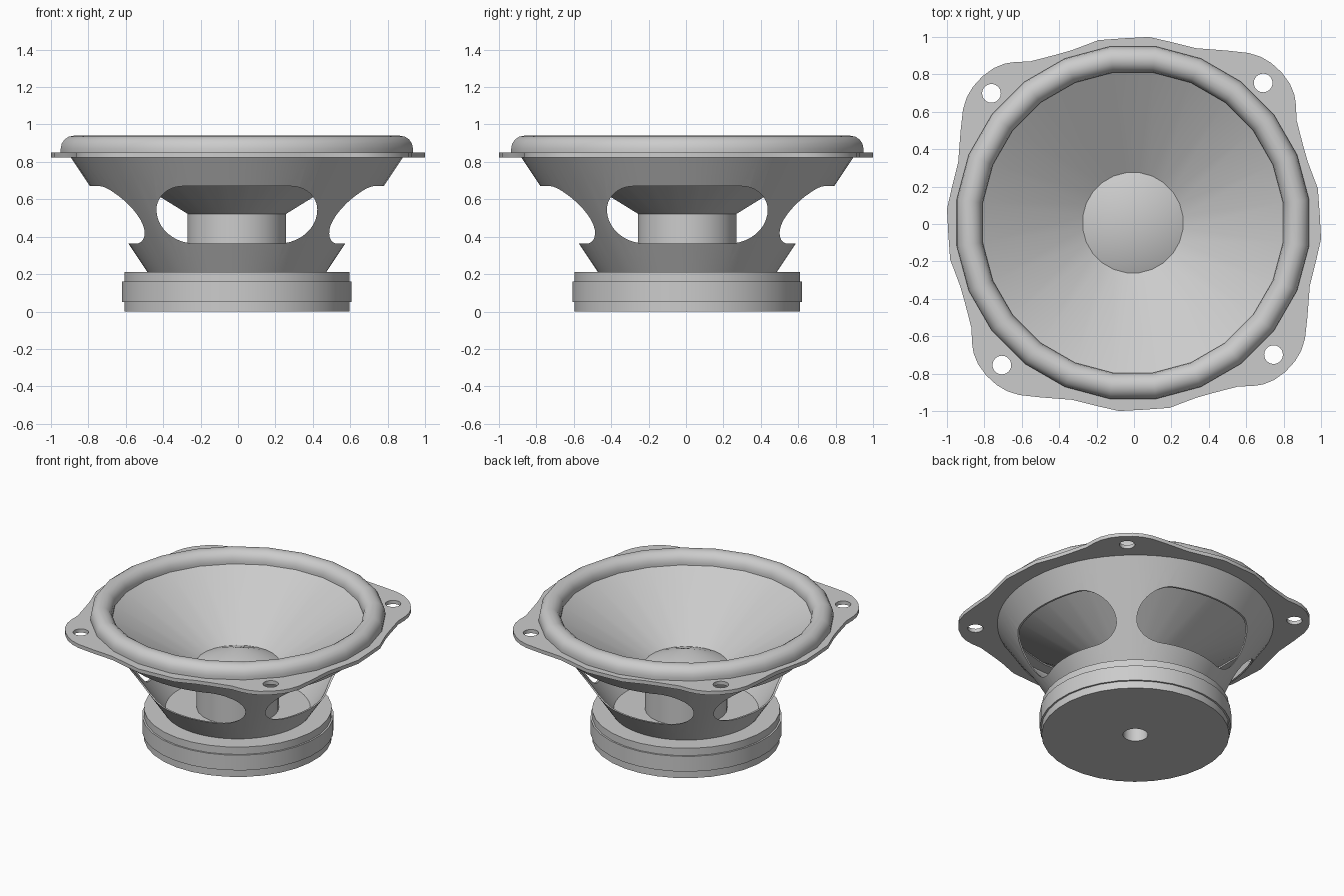
import bpy, bmesh
from math import sin, cos, pi, tau, radians
from mathutils import Matrix, Vector

cube = bpy.data.objects.get("Cube")
if cube:
    bpy.data.objects.remove(cube, do_unlink=True)

AXIS = Vector((-0.006, 0.007, 0))   # shared axis of the turned parts

grey = bpy.data.materials.new("speaker grey")
grey.use_nodes = True
COLOUR = (0.6, 0.6, 0.6, 1)
grey.diffuse_color = COLOUR
grey.node_tree.nodes["Principled BSDF"].inputs["Base Color"].default_value = COLOUR


def activate(ob):
    bpy.ops.object.select_all(action='DESELECT')
    ob.select_set(True)
    bpy.context.view_layer.objects.active = ob


def smooth(ob, angle=30):
    activate(ob)
    bpy.ops.object.shade_smooth_by_angle(angle=radians(angle))


def add_mesh(name, bm):
    bmesh.ops.remove_doubles(bm, verts=bm.verts, dist=0.0001)
    bmesh.ops.recalc_face_normals(bm, faces=bm.faces)
    me = bpy.data.meshes.new(name)
    bm.to_mesh(me)
    bm.free()
    ob = bpy.data.objects.new(name, me)
    bpy.context.collection.objects.link(ob)
    me.materials.append(grey)
    return ob


def lathe(name, profile, sides, closed=False):
    """Turn an (r, z) profile around the shared axis."""
    bm = bmesh.new()
    rings = []
    for i in range(sides):
        a = tau * (i + 0.5) / sides
        rings.append([bm.verts.new(AXIS + Vector((r * cos(a), r * sin(a), z)))
                      for r, z in profile])
    n = len(profile)
    for i in range(sides):
        a, b = rings[i], rings[(i + 1) % sides]
        for j in range(n if closed else n - 1):
            k = (j + 1) % n
            bm.faces.new((a[j], b[j], b[k], a[k]))
    bmesh.ops.dissolve_degenerate(bm, dist=0.0001, edges=bm.edges)
    ob = add_mesh(name, bm)
    smooth(ob)
    return ob


def arc(cx, cz, rx, rz, start, end, steps):
    out = []
    for i in range(steps + 1):
        a = radians(start + (end - start) * i / steps)
        out.append((cx + rx * cos(a), cz + rz * sin(a)))
    return out


# Magnet assembly: two plates around a slightly wider ring, vented at the back
lathe("back_plate", [(0.08, 0.19), (0.08, 0), (0.605, 0), (0.605, 0.052)], 32)
lathe("magnet_ring", [(0.08, 0.052), (0.617, 0.052), (0.617, 0.16), (0.08, 0.16)], 32)
lathe("front_plate", [(0, 0.19), (0.08, 0.19), (0.08, 0.16), (0.605, 0.16),
                      (0.605, 0.212), (0, 0.212)], 32)

# Voice coil tube
lathe("voice_coil", [(0.265, 0.21), (0.265, 0.525)], 24)

# Cone, dust cap and rolled surround
lathe("cone", [(0.265, 0.522), (0.81, 0.855)], 24)
lathe("dust_cap", [(0.27, 0.528), (0, 0.64)], 24)
lathe("surround", [(0.95, 0.845)] + arc(0.88, 0.87, 0.07, 0.07, 0, 180, 8)
      + [(0.81, 0.845)], 24, closed=True)

# Basket: thin conical shell with four rounded windows
basket = lathe("basket", [(0.478, 0.21), (0.893, 0.83), (0.88, 0.83), (0.465, 0.21)],
               64, closed=True)

half = arc(0.22, 0.545, 0.21, 0.182, -90, 0, 10) + arc(0.29, 0.545, 0.14, 0.125, 0, 90, 10)[1:]
outline = half + [(-x, z) for x, z in reversed(half)]
for name, turn in (("window_cutter_y", 0), ("window_cutter_x", pi / 2)):
    bm = bmesh.new()
    face = bm.faces.new([bm.verts.new((x, -1.2, z)) for x, z in outline])
    ext = bmesh.ops.extrude_face_region(bm, geom=[face])
    moved = [v for v in ext["geom"] if isinstance(v, bmesh.types.BMVert)]
    bmesh.ops.translate(bm, verts=moved, vec=(0, 2.4, 0))
    bmesh.ops.rotate(bm, verts=bm.verts, matrix=Matrix.Rotation(turn, 3, 'Z'))
    cutter = add_mesh(name, bm)
    cutter.location = AXIS
    cutter.hide_render = True
    cutter.hide_viewport = True
    mod = basket.modifiers.new(name, 'BOOLEAN')
    mod.operation = 'DIFFERENCE'
    mod.solver = 'EXACT'
    mod.object = cutter
bpy.context.view_layer.update()
cut_mesh = bpy.data.meshes.new_from_object(
    basket.evaluated_get(bpy.context.evaluated_depsgraph_get()))
basket.modifiers.clear()
basket.data = cut_mesh
smooth(basket)
for name in ("window_cutter_y", "window_cutter_x"):
    bpy.data.objects.remove(bpy.data.objects[name], do_unlink=True)

# Mounting flange: a quarter outline repeated four times, with bolt holes
quarter = [(-0.19, 0.983), (-0.05, 0.993), (0.08, 1.0), (0.19, 0.975), (0.33, 0.94),
           (0.5, 0.927), (0.615, 0.914), (0.68, 0.893), (0.735, 0.86), (0.79, 0.81),
           (0.834, 0.749), (0.858, 0.69), (0.867, 0.63), (0.868, 0.56), (0.905, 0.417),
           (0.93, 0.33)]
rim = []
for i in range(4):
    c, s = cos(i * pi / 2), sin(i * pi / 2)
    rim += [(x * c + y * s, y * c - x * s) for x, y in quarter]
loops = [rim, arc(AXIS.x, AXIS.y, 0.885, 0.885, 0, 354.375, 63)]
for i in range(4):
    a = radians(47.2) + i * pi / 2
    loops.append(arc(-0.008 + 1.028 * cos(a), 1.028 * sin(a), 0.05, 0.05, 0, 345, 23))

curve = bpy.data.curves.new("flange", 'CURVE')
curve.dimensions = '2D'
curve.fill_mode = 'BOTH'
curve.extrude = 0.013
for loop in loops:
    sp = curve.splines.new('POLY')
    sp.points.add(len(loop) - 1)
    for p, (x, y) in zip(sp.points, loop):
        p.co = (x, y, 0, 1)
    sp.use_cyclic_u = True
flange = bpy.data.objects.new("mounting_flange", curve)
bpy.context.collection.objects.link(flange)
flange.location.z = 0.837
curve.materials.append(grey)
activate(flange)
bpy.ops.object.convert(target='MESH')
smooth(bpy.context.view_layer.objects.active)
